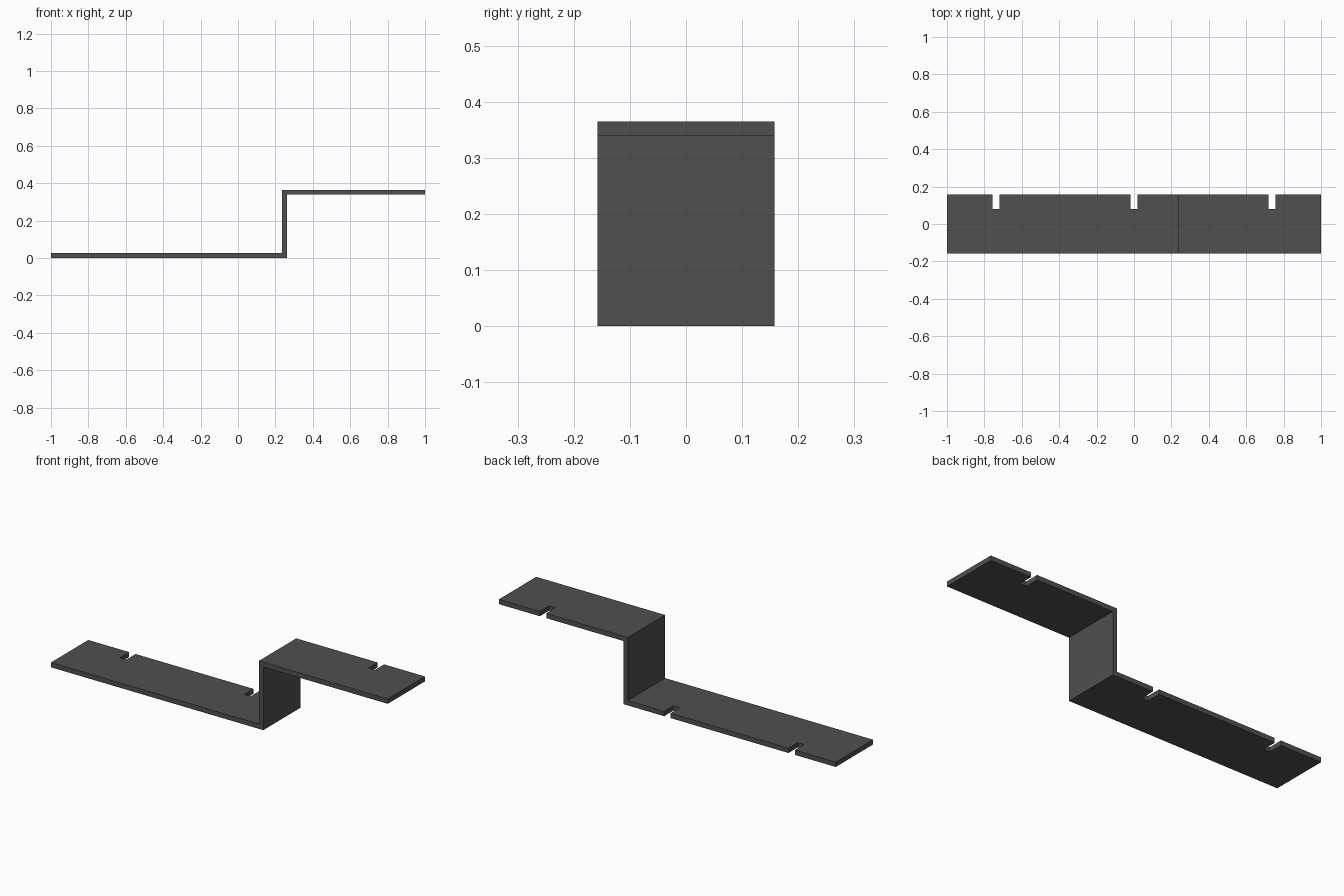
import bpy, bmesh

if "Cube" in bpy.data.objects:
    bpy.data.objects.remove(bpy.data.objects["Cube"])

HALF_DEPTH = 0.158      # half of the strip width along y
T = 0.026               # sheet thickness
H = 0.365               # overall height
X0, X1 = 0.235, 0.261   # riser faces
NOTCH_FLOOR = 0.079
NOTCH_HALF = 0.019


def extruded(name, points, y0, y1):
    """Extrude an x-z profile from y0 to y1."""
    bm = bmesh.new()
    face = bm.faces.new([bm.verts.new((x, y0, z)) for x, z in points])
    ext = bmesh.ops.extrude_face_region(bm, geom=[face])
    moved = [v for v in ext["geom"] if isinstance(v, bmesh.types.BMVert)]
    bmesh.ops.translate(bm, verts=moved, vec=(0, y1 - y0, 0))
    bmesh.ops.recalc_face_normals(bm, faces=bm.faces)
    mesh = bpy.data.meshes.new(name)
    bm.to_mesh(mesh)
    bm.free()
    obj = bpy.data.objects.new(name, mesh)
    bpy.context.collection.objects.link(obj)
    return obj


# Stepped sheet: lower plate, riser and upper plate in one profile
bracket = extruded("stepped_bracket", [
    (-1, 0), (X1, 0), (X1, H - T), (1, H - T),
    (1, H), (X0, H), (X0, T), (-1, T)], -HALF_DEPTH, HALF_DEPTH)

mat = bpy.data.materials.new("dark_grey")
mat.diffuse_color = (0.08, 0.08, 0.08, 1)
mat.use_nodes = True
mat.node_tree.nodes["Principled BSDF"].inputs["Base Color"].default_value = mat.diffuse_color
bracket.data.materials.append(mat)

# Three notches in the back edge
for x in (-0.738, 0, 0.738):
    l, r = x - NOTCH_HALF, x + NOTCH_HALF
    cutter = extruded("notch_cutter", [(l, -0.1), (r, -0.1), (r, 0.5), (l, 0.5)],
                      NOTCH_FLOOR, 0.3)
    cutter.hide_render = True
    mod = bracket.modifiers.new("notch", 'BOOLEAN')
    mod.operation = 'DIFFERENCE'
    mod.solver = 'EXACT'
    mod.object = cutter
    bpy.context.view_layer.objects.active = bracket
    bpy.ops.object.modifier_apply(modifier=mod.name)
    bpy.data.objects.remove(cutter)
